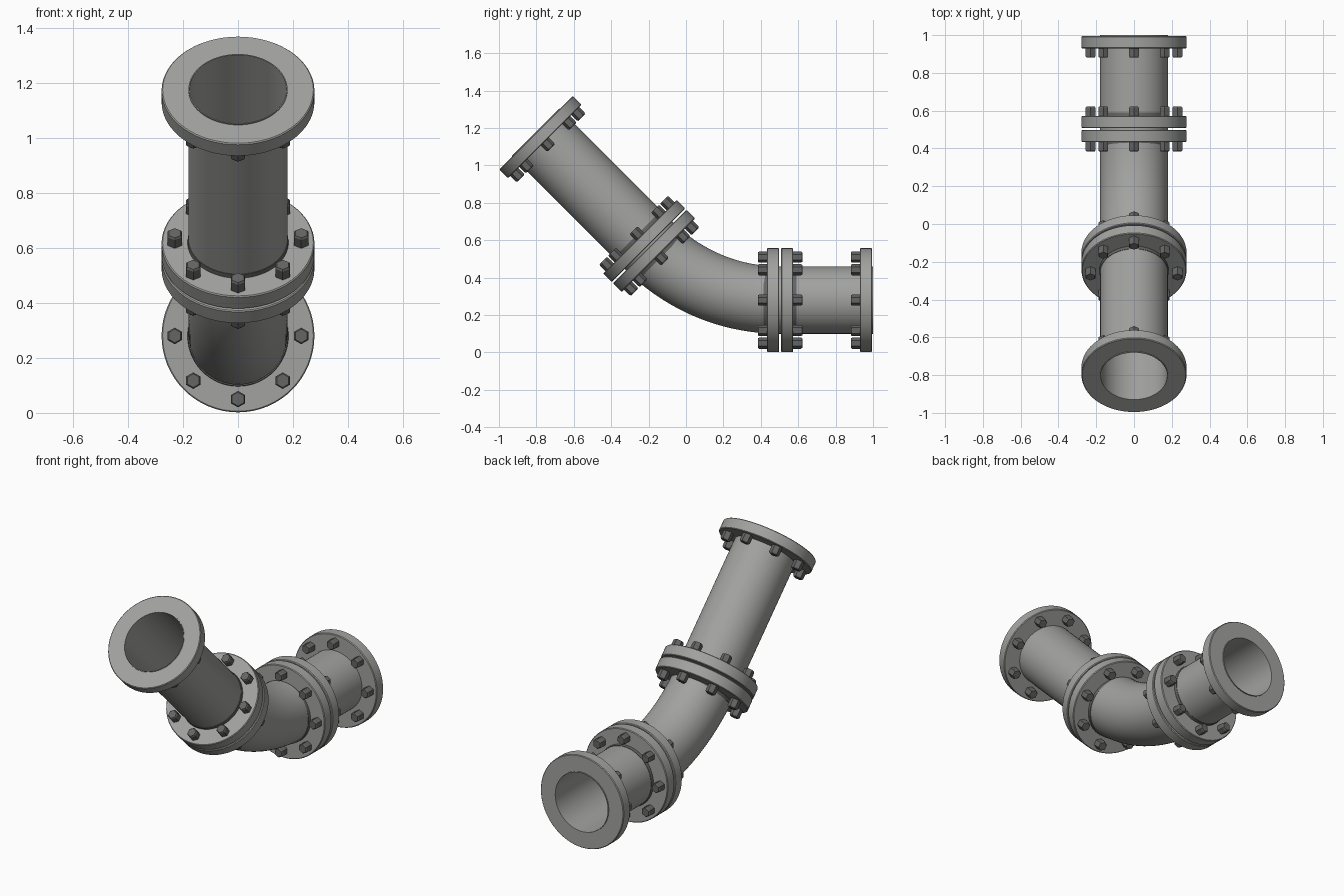
import bpy, bmesh, math
from mathutils import Vector

if "Cube" in bpy.data.objects:
    bpy.data.objects.remove(bpy.data.objects["Cube"])

R_PIPE, R_FLANGE, R_BOLTS = 0.18, 0.278, 0.23
BEND, Y_JOINT, Z_AXIS = 0.99, 0.503, 0.28
SEG = 64


def material(name, c):
    m = bpy.data.materials.new(name)
    m.diffuse_color = (*c, 1)
    m.use_nodes = True
    m.node_tree.nodes["Principled BSDF"].inputs["Base Color"].default_value = m.diffuse_color
    return m


STEEL = material("pipe grey", (0.36, 0.36, 0.35))
DARK = material("bolt dark grey", (0.13, 0.13, 0.13))


def frame(bend, along=0.0):
    """Centre, tangent and up vector at a bend angle, moved along the tangent."""
    d = Vector((0, -math.cos(bend), math.sin(bend)))
    up = Vector((0, math.sin(bend), math.cos(bend)))
    c = Vector((0, Y_JOINT - BEND * math.sin(bend), Z_AXIS + BEND * (1 - math.cos(bend))))
    return c + d * along, d, up


def finish(name, bm, mat, angle=35):
    bmesh.ops.recalc_face_normals(bm, faces=bm.faces)
    me = bpy.data.meshes.new(name)
    bm.to_mesh(me)
    bm.free()
    me.materials.append(mat)
    ob = bpy.data.objects.new(name, me)
    bpy.context.collection.objects.link(ob)
    bpy.ops.object.select_all(action='DESELECT')
    bpy.context.view_layer.objects.active = ob
    ob.select_set(True)
    bpy.ops.object.shade_smooth_by_angle(angle=math.radians(angle))
    return ob


def sweep(name, stations, mat):
    """Closed ring-shaped solid through (frame, radius) stations."""
    bm = bmesh.new()
    rings = []
    for (c, d, up), r in stations:
        ts = [2 * math.pi * i / SEG for i in range(SEG)]
        rings.append([bm.verts.new(c + r * (math.cos(t) * Vector((1, 0, 0)) + math.sin(t) * up)) for t in ts])
    for k, a in enumerate(rings):
        b = rings[(k + 1) % len(rings)]
        for i in range(SEG):
            j = (i + 1) % SEG
            bm.faces.new((a[i], a[j], b[j], b[i]))
    return finish(name, bm, mat)


def pipe(name, frames):
    sweep(name, [(f, R_PIPE) for f in frames] + [(f, R_PIPE - 0.004) for f in reversed(frames)], STEEL)


def flange(name, bend, end, side):
    """Bolted disc whose face sits at `end`, with its body and bolt heads towards `side`."""
    def at(o):
        return frame(bend, end + side * o)
    inner = R_PIPE - 0.002
    e = 0.004
    sweep(name, [(at(0.005), inner), (at(0.005), R_FLANGE - e), (at(0.005 + e), R_FLANGE),
                 (at(0.07 - e), R_FLANGE), (at(0.07), R_FLANGE - e), (at(0.07), inner)], STEEL)
    # eight hexagonal bolt heads with chamfered tops
    bm = bmesh.new()
    for n in range(8):
        t = n * math.pi / 4
        rings = []
        for off, r in ((0.06, 0.03), (0.112, 0.03), (0.119, 0.025)):
            c, d, up = at(off)
            x = Vector((1, 0, 0))
            c = c + R_BOLTS * (math.cos(t) * x + math.sin(t) * up)
            angs = [math.pi / 6 + i * math.pi / 3 for i in range(6)]
            rings.append([bm.verts.new(c + r * (math.cos(a) * x + math.sin(a) * up)) for a in angs])
        for a, b in zip(rings, rings[1:]):
            for i in range(6):
                j = (i + 1) % 6
                bm.faces.new((a[i], a[j], b[j], b[i]))
        bm.faces.new(rings[0])
        bm.faces.new(rings[-1])
    finish(name + "_bolts", bm, DARK, 20)


BACK, FRONT, TURN = Y_JOINT - 1.0, 0.86, math.pi / 4

# pipe runs
pipe("back_pipe", [frame(0, BACK), frame(0, 0)])
pipe("elbow_pipe", [frame(TURN * i / 24) for i in range(25)])
pipe("front_pipe", [frame(TURN, 0), frame(TURN, FRONT)])

# flanges: one at each open end, a facing pair at each joint
flange("back_end_flange", 0, BACK, 1)
flange("back_pipe_flange", 0, 0, -1)
flange("elbow_back_flange", 0, 0, 1)
flange("elbow_front_flange", TURN, 0, -1)
flange("front_pipe_flange", TURN, 0, 1)
flange("front_end_flange", TURN, FRONT, -1)

# thin weld collars beside the joints
for name, bend, side in (("back_pipe_weld", 0, -1), ("elbow_back_weld", 0, 1),
                         ("elbow_front_weld", TURN, -1), ("front_pipe_weld", TURN, 1)):
    sweep(name, [(frame(bend, side * o), r) for o, r in
                 ((0.065, 0.177), (0.065, 0.184), (0.088, 0.182), (0.088, 0.177))], DARK)
